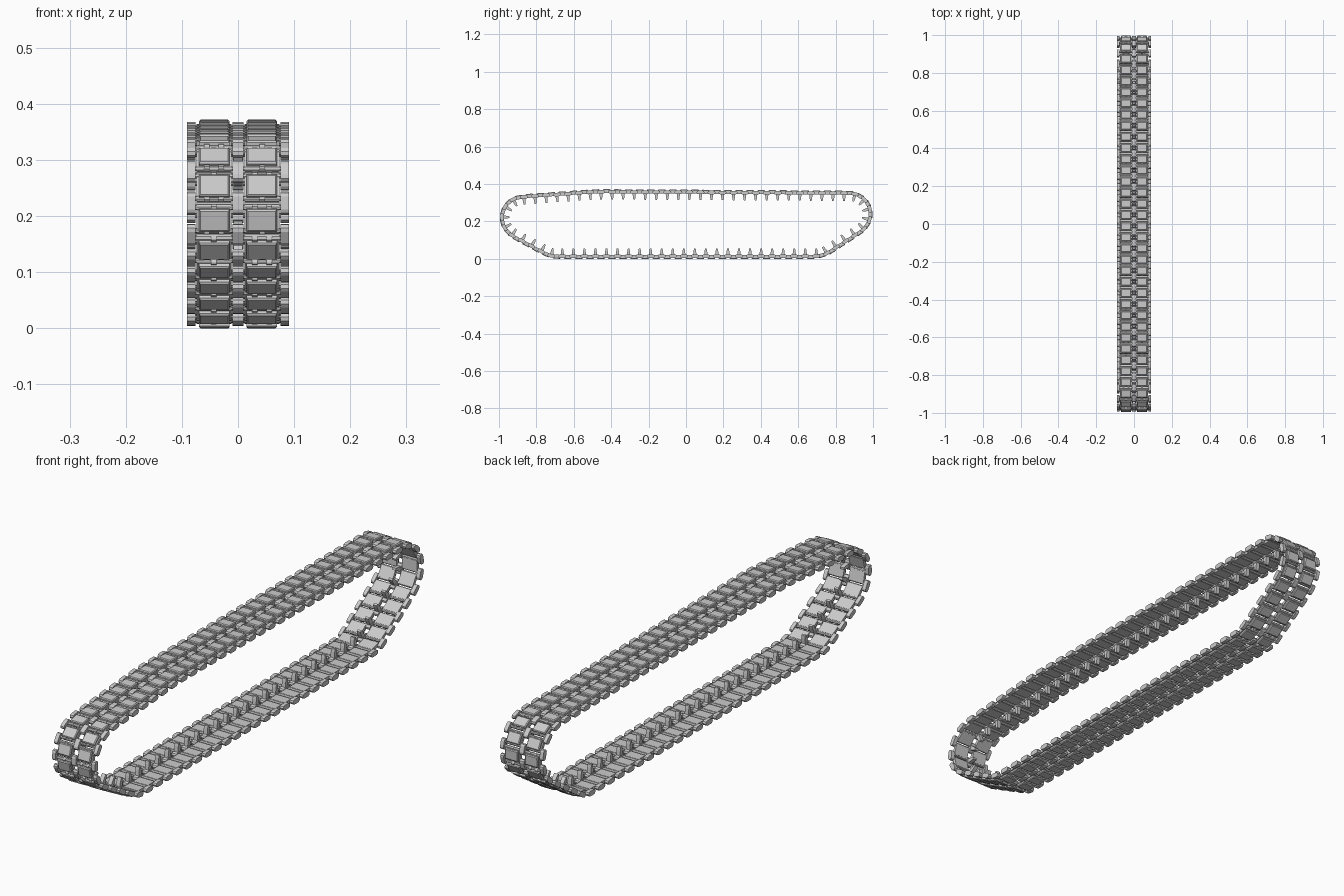
import bpy, bmesh, math
from mathutils import Vector, Matrix

if "Cube" in bpy.data.objects:
    bpy.data.objects.remove(bpy.data.objects["Cube"])

N = 72
# wheels (y, z, radius) that the track centreline wraps around, counter-clockwise
WHEELS = [(-0.70, 0.114, 0.10), (0.70, 0.114, 0.10), (0.876, 0.24, 0.11),
          (-0.48, 0.258, 0.10), (-0.874, 0.22, 0.11)]


def belt_path():
    """Dense closed polyline: outer tangents plus wheel arcs."""
    norms = []
    for i, a in enumerate(WHEELS):
        b = WHEELS[(i + 1) % len(WHEELS)]
        dy, dz = b[0] - a[0], b[1] - a[1]
        norms.append(math.atan2(dz, dy) - math.pi / 2
                     + math.asin((b[2] - a[2]) / math.hypot(dy, dz)) * -1)
    pts = []
    for i, (y, z, r) in enumerate(WHEELS):
        a0, a1 = norms[i - 1], norms[i]
        turn = (a1 - a0) % (2 * math.pi)
        for k in range(25):
            a = a0 + turn * k / 24
            pts.append(Vector((y + r * math.cos(a), z + r * math.sin(a))))
    return pts


PTS = belt_path()
SEG = [(PTS[(i + 1) % len(PTS)] - PTS[i]).length for i in range(len(PTS))]
TOTAL = sum(SEG)
P = TOTAL / N


def at(s):
    s %= TOTAL
    for i, l in enumerate(SEG):
        if s <= l:
            return PTS[i].lerp(PTS[(i + 1) % len(PTS)], s / l if l else 0)
        s -= l
    return PTS[0]


def frame(s, half):
    """Local x = across, y = along the track, z = outward."""
    a, b = at(s - half), at(s + half)
    t = (b - a).normalized()
    c = (a + b) / 2
    m = Matrix(((1, 0, 0), (0, t.x, t.y), (0, t.y, -t.x))).to_4x4()
    return Matrix.Translation((0, c.x, c.y)) @ m


def prism(bm, prof, x0, x1):
    """Extrude a (y, z) profile across the track."""
    a = [bm.verts.new((x0, y, z)) for y, z in prof]
    b = [bm.verts.new((x1, y, z)) for y, z in prof]
    n = len(prof)
    bm.faces.new(a)
    bm.faces.new(b[::-1])
    for i in range(n):
        bm.faces.new((a[i], b[i], b[(i + 1) % n], a[(i + 1) % n]))


def circle(y, r, n=8):
    return [(y + r * math.cos(2 * math.pi * (k + .5) / n),
             r * math.sin(2 * math.pi * (k + .5) / n)) for k in range(n)]


def oblong(d, r):
    """Rounded link plate around two pins at +-d."""
    out = []
    for sgn, start in ((1, -90), (-1, 90)):
        for k in range(5):
            a = math.radians(start + 45 * k)
            out.append((sgn * d + r * math.cos(a), r * math.sin(a)))
    return out


def pad(bm, x0, x1, h, z0, z1, c):
    """Rubber block with chamfered outer rim."""
    rings = []
    for ins, z in ((0, z0), (0, z1 - c), (c, z1)):
        rings.append([bm.verts.new(v) for v in (
            (x0 + ins, -h + ins, z), (x1 - ins, -h + ins, z),
            (x1 - ins, h - ins, z), (x0 + ins, h - ins, z))])
    bm.faces.new(rings[0][::-1])
    bm.faces.new(rings[2])
    for lo, hi in zip(rings, rings[1:]):
        for i in range(4):
            j = (i + 1) % 4
            bm.faces.new((lo[i], lo[j], hi[j], hi[i]))


def finish(bm, name):
    bmesh.ops.recalc_face_normals(bm, faces=bm.faces)
    me = bpy.data.meshes.new(name)
    bm.to_mesh(me)
    bm.free()
    return me


PIN = P / 2 - 0.0085          # pin distance from link centre
E = P / 2 - PIN               # pin distance from hinge

# shoe: two plates, pads, pins and hinge lugs
bm = bmesh.new()
for s in (-1, 1):
    x0, x1 = sorted((s * 0.012, s * 0.074))
    h = PIN - 0.001
    prism(bm, [(-h, -.007), (h, -.007), (h, .005), (-h, .005)], x0, x1)
    x0, x1 = sorted((s * 0.015, s * 0.0695))
    pad(bm, x0, x1, 0.0205, 0.004, 0.0145, 0.003)
    for e in (-1, 1):
        prism(bm, circle(e * PIN, .0065), *sorted((s * .012, s * .074)))
for e in (-1, 1):
    prism(bm, circle(e * PIN, .0045), -0.0895, 0.0895)
for e, xs in ((1, (-.056, -.030, .043)), (-1, (-.043, .030, .056))):
    for x in xs:
        y0, y1 = sorted((e * (PIN - .006), e * (PIN + .006)))
        prism(bm, [(y0, 0), (y1, 0), (y1, .006), (y1 - .002, .009),
                   (y0 + .002, .009), (y0, .006)], x - .005, x + .005)
shoe = finish(bm, "track_shoe")

# connectors: outer end plates and centre plate with inward guide tooth
bm = bmesh.new()
prism(bm, oblong(E + .003, .0095), -0.0905, -0.076)
prism(bm, oblong(E + .003, .0095), 0.076, 0.0905)
prism(bm, oblong(E + .003, .0095), -0.0095, 0.0095)
prism(bm, [(-.009, -.006), (-.0065, -.03), (-.004, -.041), (.004, -.041),
           (.0065, -.03), (.009, -.006)], -0.008, 0.008)
link = finish(bm, "track_connector")


def place(me, name, m):
    ob = bpy.data.objects.new(name, me)
    ob.matrix_world = m
    bpy.context.collection.objects.link(ob)


for i in range(N):
    place(shoe, f"track_shoe_{i + 1}", frame(i * P, P / 2))
    place(link, f"track_connector_{i + 1}", frame((i + .5) * P, E))
